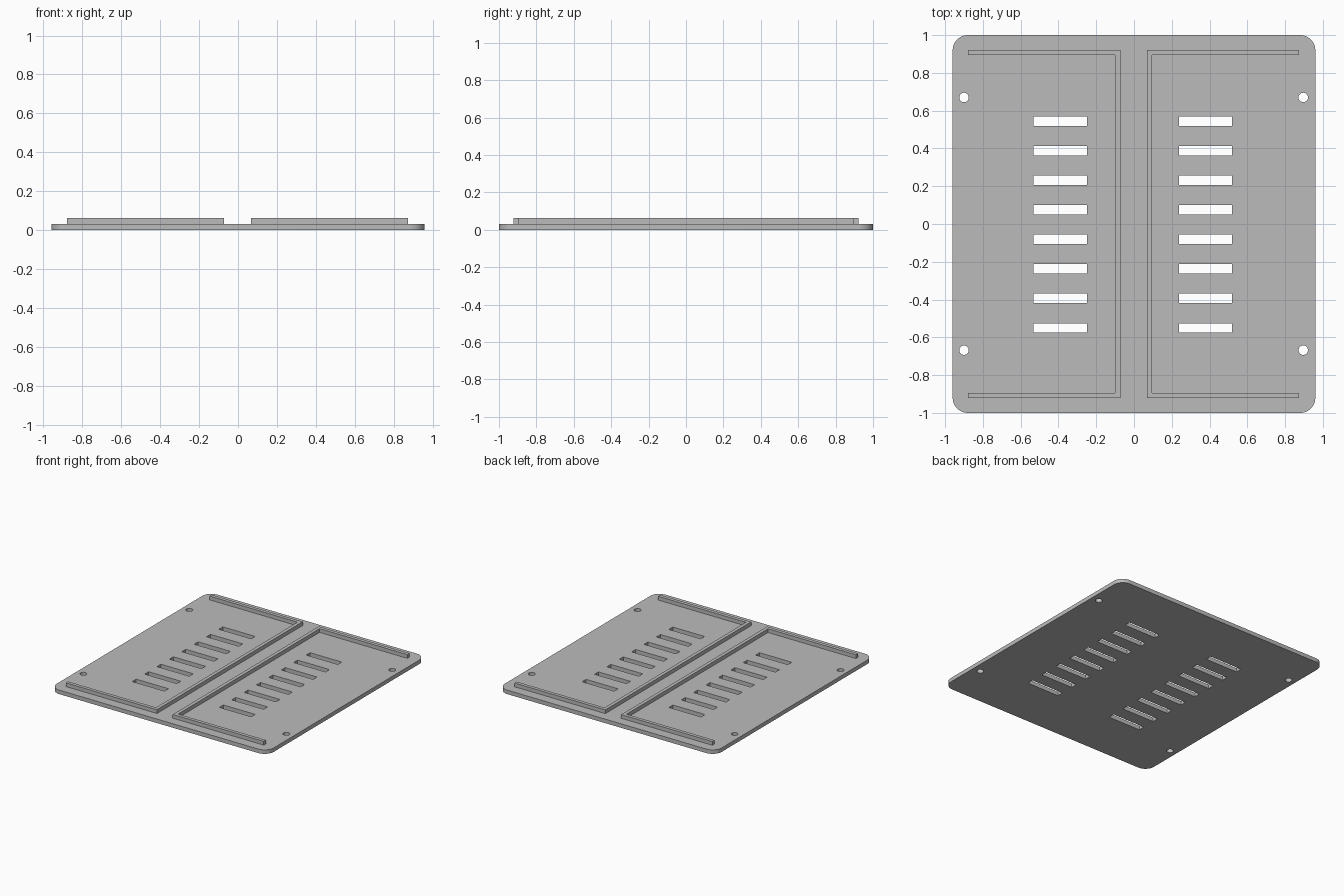
import bpy, bmesh
from math import cos, sin, pi, radians

cube = bpy.data.objects.get("Cube")
if cube:
    bpy.data.objects.remove(cube, do_unlink=True)

PLATE_TOP, RAIL_TOP = 0.032, 0.062
HALF_X, HALF_Y, CORNER = 0.96, 1.0, 0.08

grey = bpy.data.materials.new("plain grey")
grey.use_nodes = True
colour = (0.5, 0.5, 0.5, 1)
grey.diffuse_color = colour
grey.node_tree.nodes["Principled BSDF"].inputs["Base Color"].default_value = colour


def arc(cx, cy, r, start, end, steps):
    angles = [start + (end - start) * i / steps for i in range(steps + 1)]
    return [(cx + r * cos(a), cy + r * sin(a)) for a in angles]


def rect(x0, x1, y0, y1):
    return [(x0, y0), (x1, y0), (x1, y1), (x0, y1)]


def prism(name, outlines, z0, z1):
    """Extrude counter-clockwise outlines from z0 up to z1 as one object."""
    bm = bmesh.new()
    for outline in outlines:
        low = [bm.verts.new((x, y, z0)) for x, y in outline]
        high = [bm.verts.new((x, y, z1)) for x, y in outline]
        bm.faces.new(low[::-1])
        bm.faces.new(high)
        for i in range(len(low)):
            j = (i + 1) % len(low)
            bm.faces.new((low[i], low[j], high[j], high[i]))
    mesh = bpy.data.meshes.new(name)
    bm.to_mesh(mesh)
    bm.free()
    mesh.materials.append(grey)
    obj = bpy.data.objects.new(name, mesh)
    bpy.context.collection.objects.link(obj)
    return obj


# Base plate with rounded corners
outline = []
for k, (sx, sy) in enumerate([(1, 1), (-1, 1), (-1, -1), (1, -1)]):
    outline += arc(sx * (HALF_X - CORNER), sy * (HALF_Y - CORNER), CORNER,
                   k * pi / 2, (k + 1) * pi / 2, 10)
plate = prism("base_plate", [outline], 0, PLATE_TOP)

# Vent slots in two columns and four screw holes
openings = []
for x0, x1 in [(-0.533, -0.248), (0.238, 0.52)]:
    for i in range(8):
        y = 0.545 - 0.1565 * i
        openings.append(rect(x0, x1, y - 0.025, y + 0.025))
for x in (-0.9, 0.896):
    for y in (-0.668, 0.67):
        openings.append(arc(x, y, 0.025, 0, 2 * pi, 32)[:-1])
cutter = prism("opening_cutter", openings, -0.1, 0.1)
cutter.hide_render = True

cut = plate.modifiers.new("openings", "BOOLEAN")
cut.operation = "DIFFERENCE"
cut.solver = "EXACT"
cut.object = cutter
bpy.context.view_layer.objects.active = plate
plate.select_set(True)
bpy.ops.object.modifier_apply(modifier=cut.name)
bpy.data.objects.remove(cutter, do_unlink=True)
bpy.ops.object.shade_smooth_by_angle(angle=radians(30))

# Raised bracket-shaped rails, open toward the outer edges
Y, T = 0.922, 0.028
for name, inner, outer, s in [("left_rail", 0.068, 0.873, 1),
                              ("right_rail", -0.072, -0.878, -1)]:
    web = inner + s * T
    points = [(inner, -Y), (outer, -Y), (outer, T - Y), (web, T - Y),
              (web, Y - T), (outer, Y - T), (outer, Y), (inner, Y)]
    prism(name, [points[::s]], PLATE_TOP, RAIL_TOP)
